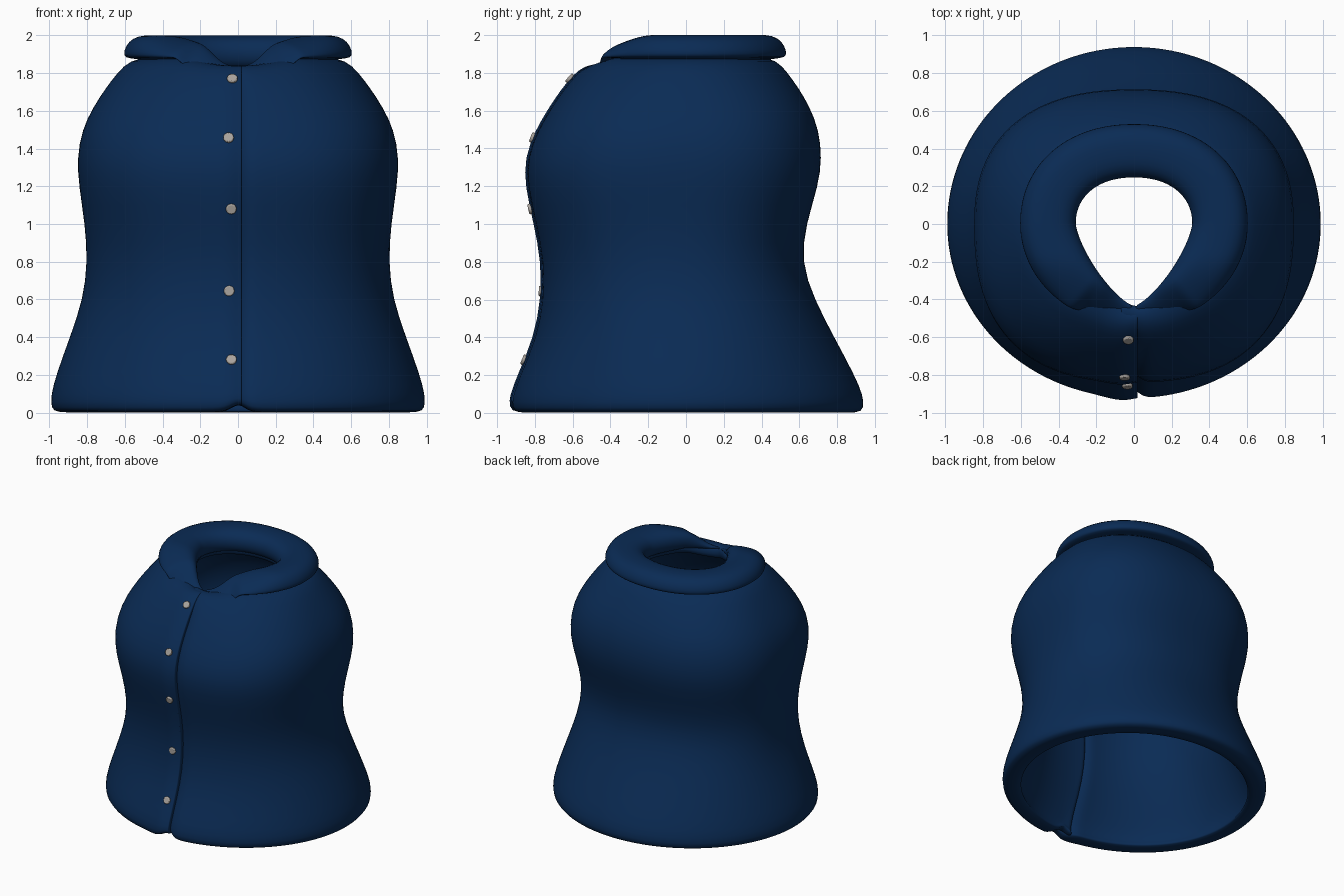
import bpy, bmesh, math
from mathutils import Vector

if "Cube" in bpy.data.objects:
    bpy.data.objects.remove(bpy.data.objects["Cube"])


def material(name, rgb):
    m = bpy.data.materials.new(name)
    m.diffuse_color = (*rgb, 1)
    m.use_nodes = True
    m.node_tree.nodes["Principled BSDF"].inputs["Base Color"].default_value = m.diffuse_color
    return m


NAVY = material("navy_cloth", (0.003, 0.024, 0.09))
GREY = material("button_grey", (0.4, 0.37, 0.34))


def polar(theta, w, f, b, nf=2, nb=2):
    """Point on a superellipse; theta = 0 is the front (-y)."""
    s, c = math.sin(theta), math.cos(theta)
    d, n = (f, nf) if c > 0 else (b, nb)
    r = (abs(s / w) ** n + abs(c / d) ** n) ** (-1 / n)
    return r * s, -r * c


def smooth(a, b, x):
    t = min(1, max(0, (x - a) / (b - a)))
    return t * t * (3 - 2 * t)


def make(name, verts, faces, mat, levels=0):
    me = bpy.data.meshes.new(name)
    me.from_pydata(verts, [], faces)
    bm = bmesh.new()
    bm.from_mesh(me)
    bmesh.ops.recalc_face_normals(bm, faces=bm.faces)
    bm.to_mesh(me)
    bm.free()
    me.materials.append(mat)
    me.polygons.foreach_set("use_smooth", [True] * len(me.polygons))
    ob = bpy.data.objects.new(name, me)
    bpy.context.collection.objects.link(ob)
    if levels:
        sub = ob.modifiers.new("smooth", "SUBSURF")
        sub.levels = sub.render_levels = levels
    return ob


def swept(columns):
    """Faces for closed-section columns; ends are capped with paired quads."""
    n, k = len(columns[0]), len(columns)
    verts = [p for col in columns for p in col]
    faces = [(c * n + i, c * n + (i + 1) % n, (c + 1) * n + (i + 1) % n, (c + 1) * n + i)
             for c in range(k - 1) for i in range(n)]
    for base in (0, (k - 1) * n):
        faces += [(base + i, base + i + 1, base + n - 2 - i, base + n - 1 - i)
                  for i in range(n // 2 - 1)]
    return verts, faces


# Body profile: height, front height, half width, front, back, front/back squareness
ROWS = [
    (0.00, 0.00, .962, .900, .912, 2.0, 2.0), (0.02, 0.02, .992, .926, .942, 2.0, 2.0),
    (0.09, 0.09, .994, .924, .940, 2.0, 2.0), (0.20, 0.20, .966, .882, .893, 2.0, 2.0),
    (0.40, 0.40, .892, .795, .785, 2.1, 2.1), (0.60, 0.60, .822, .758, .680, 2.2, 2.2),
    (0.80, 0.80, .798, .756, .609, 2.3, 2.2), (1.00, 1.00, .812, .795, .635, 2.4, 2.3),
    (1.20, 1.20, .844, .841, .700, 2.5, 2.4), (1.35, 1.35, .854, .843, .720, 2.5, 2.4),
    (1.50, 1.50, .828, .785, .703, 2.5, 2.4), (1.62, 1.62, .768, .712, .655, 2.4, 2.4),
    (1.72, 1.71, .702, .652, .596, 2.3, 2.3), (1.80, 1.79, .642, .588, .538, 2.1, 2.2),
    (1.87, 1.835, .575, .530, .480, 2.0, 2.1), (1.89, 1.845, .45, .485, .370, 1.6, 2.1),
    (1.88, 1.825, .335, .440, .270, 1.4, 2.1)]


def front_height(z, zf, th):
    return z + (zf - z) * smooth(0.75, 0.1, min(th % math.tau, -th % math.tau))


# Hollow body, open at the front with the left panel lapped over the right one
START = [-.09, -.05, -.01, .015, .035, .07, .13]
END = [-.13, -.07, -.03, .0, .016, .02]
MID = 70
columns = []
for c in range(len(START) + MID + len(END)):
    outer, inner = [], []
    for i, (z, zf, w, f, b, nf, nb) in enumerate(ROWS):
        t, dz = (.125, 0) if i < 12 else ((.09, .05) if i < 14 else (.03, .09))
        if i == 16:
            t = -.01
        push, edge = 0, 1
        if c < len(START):
            x = START[c]
            th = x / f
            push = -(.06 if i < 13 else .02) * smooth(.075, -.03, x)
            edge = abs(x)
        elif c < len(START) + MID:
            a, e = START[-1] / f, math.tau + END[0] / f
            th = a + (e - a) * (c - len(START) + 1) / (MID + 1)
        else:
            x = END[c - len(START) - MID]
            th = math.tau + x / f
            push = .014 * smooth(-.2, -.08, x) - .014 * smooth(-.06, .02, x)
            if i < 13:
                t *= 1 - .55 * smooth(-.12, -.03, x)
            dz *= 1 - .4 * smooth(-.12, -.03, x)
            edge = abs(x)
        h = front_height(z, zf, th)
        if i < 2:
            h += .04 * smooth(.09, 0, edge)
        x, y = polar(th, w + push, f + push, b, nf, nb)
        outer.append((x, y, h))
        x, y = polar(th, w - t, f - t, b - t, nf, nb)
        inner.append((x, y, h - dz))
    columns.append(outer + inner[::-1])
make("garment_body", *swept(columns), NAVY, 1)

# Rolled collar: (0 = inner edge, 1 = outer edge ; 0 = underside, 1 = crest)
SECTION = [(.12, -.5), (.02, -.1), (.0, .3), (.07, .72), (.25, .96), (.5, 1.0),
           (.75, .97), (.92, .72), (1.0, .3), (.99, .07), (.93, .0), (.6, -.1),
           (.5, -.12), (.35, -.3)]
columns = []
N = 120
for c in range(N + 1):
    th = .015 + (math.tau - .03) * c / N
    near = min(th, math.tau - th)
    ri = Vector(polar(th, .305, .435, .243, 1.35, 2.2))
    ro = Vector(polar(th, .606, .54, .532, 2.0, 2.15))
    tip = smooth(.5, .66, near)
    ro *= .96 + .04 * tip
    col = []
    for u, v in SECTION:
        p = ri.lerp(ro, u)
        drop = smooth(-.17, -.60, p.y)
        flat = .25 + .75 * smooth(0, .5, near)
        base = 1.88 - .05 * smooth(.65, .05, near) - .06 * (1 - tip) * u * u
        col.append((p.x, p.y, base + .122 * v * (1 - drop) * flat))
    columns.append(col)
make("collar", *swept(columns), NAVY, 1)


# Buttons, laid flat on the left panel
def front_y(z):
    for lo, hi in zip(ROWS, ROWS[1:]):
        if lo[1] <= z <= hi[1]:
            return -(lo[3] + (hi[3] - lo[3]) * (z - lo[1]) / (hi[1] - lo[1])) - .01


for k, (x, z) in enumerate([(-.03, 1.77), (-.05, 1.457), (-.036, 1.08), (-.047, .645), (-.035, .28)]):
    slope = (front_y(z + .03) - front_y(z - .03)) / .06
    normal = Vector((0, -1, slope)).normalized()
    bpy.ops.mesh.primitive_cylinder_add(vertices=20, radius=.028, depth=.02)
    ob = bpy.context.object
    ob.name = f"button_{k + 1}"
    ob.location = Vector((x, front_y(z), z)) + normal * .002
    ob.rotation_euler = normal.to_track_quat("Z", "Y").to_euler()
    bev = ob.modifiers.new("round", "BEVEL")
    bev.width, bev.segments = .006, 2
    ob.data.materials.append(GREY)
    bpy.ops.object.shade_smooth_by_angle()
